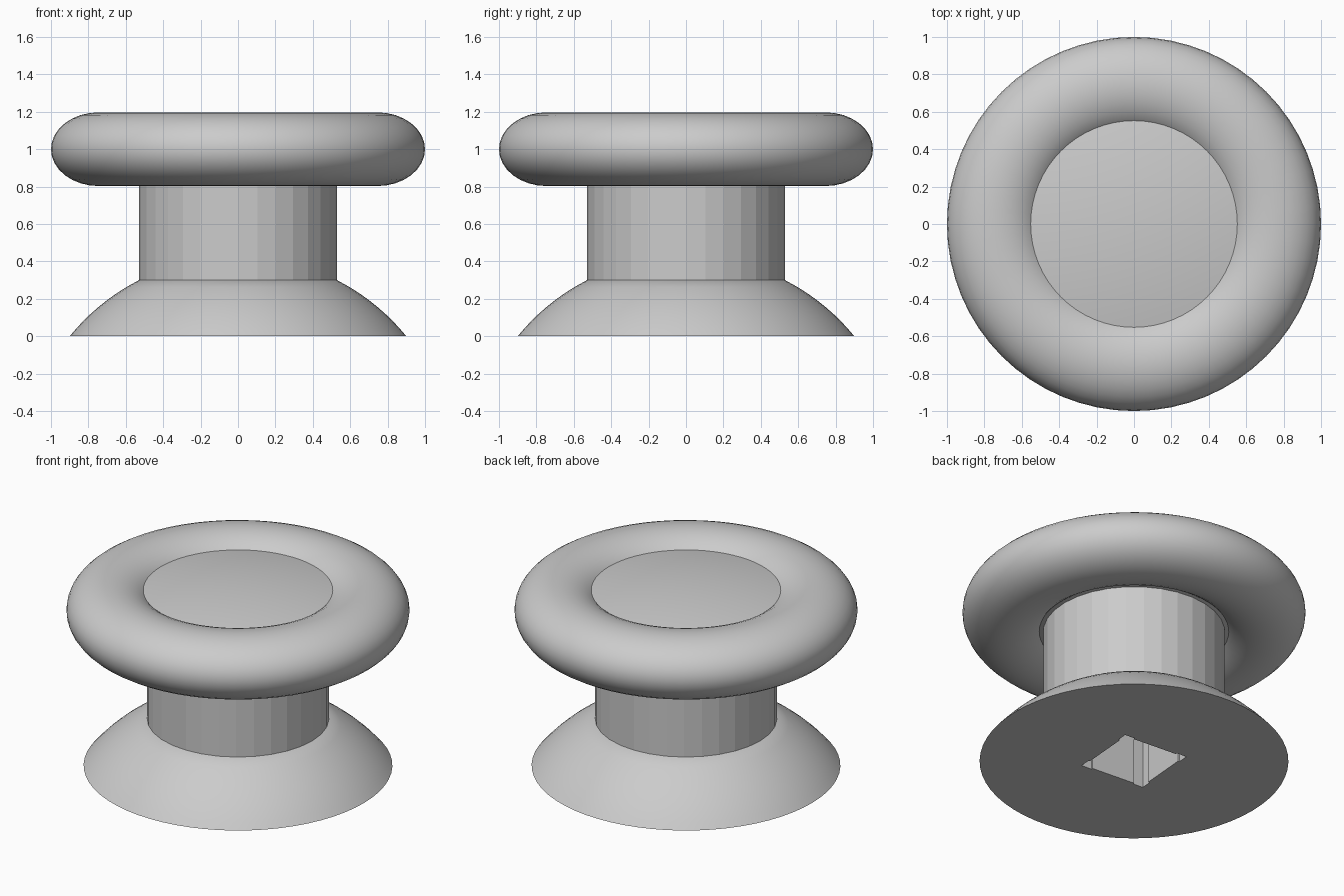
import bpy, bmesh, math
from mathutils import Vector, Matrix

cube = bpy.data.objects.get("Cube")
if cube:
    bpy.data.objects.remove(cube, do_unlink=True)

grey = bpy.data.materials.new("mid_grey")
grey.use_nodes = True
grey.diffuse_color = (0.6, 0.6, 0.6, 1)
grey.node_tree.nodes["Principled BSDF"].inputs["Base Color"].default_value = (0.6, 0.6, 0.6, 1)


def finish(name, bm, smooth):
    """Turn a bmesh into a shaded, coloured object."""
    bmesh.ops.remove_doubles(bm, verts=bm.verts, dist=0.0001)
    bmesh.ops.recalc_face_normals(bm, faces=bm.faces)
    mesh = bpy.data.meshes.new(name)
    bm.to_mesh(mesh)
    bm.free()
    mesh.materials.append(grey)
    obj = bpy.data.objects.new(name, mesh)
    bpy.context.collection.objects.link(obj)
    if smooth:
        bpy.ops.object.select_all(action="DESELECT")
        obj.select_set(True)
        bpy.context.view_layer.objects.active = obj
        bpy.ops.object.shade_smooth_by_angle(angle=math.radians(35))
    return obj


def lathe(name, profile, segments, closed=False, smooth=True):
    """Revolve (radius, height) points around the z axis."""
    bm = bmesh.new()
    verts = [bm.verts.new((r, 0, z)) for r, z in profile]
    edges = [bm.edges.new(pair) for pair in zip(verts, verts[1:])]
    if closed:
        edges.append(bm.edges.new((verts[-1], verts[0])))
    bmesh.ops.spin(bm, geom=verts + edges, cent=(0, 0, 0), axis=(0, 0, 1),
                   angle=math.tau, steps=segments, use_merge=True)
    return finish(name, bm, smooth)


# Domed base: a slice of a large sphere
centre_z, radius = -0.732, 1.16
heights = [0.3 * i / 8 for i in range(9)]
dome = [(math.sqrt(radius ** 2 - (z - centre_z) ** 2), z) for z in heights]
base = lathe("base", [(0, 0)] + dome + [(0, 0.3)], 64)

# Faceted stem
stem = lathe("stem", [(0, 0.3), (0.53, 0.3), (0.53, 1.0), (0, 1.0)], 32, smooth=False)

# Rounded rim, slightly wider than tall in section
ring = [math.tau * i / 32 for i in range(32)]
lathe("rim", [(0.745 + 0.255 * math.cos(a), 1 + 0.197 * math.sin(a)) for a in ring],
      64, closed=True)

# Shallow domed pad filling the rim, the same above and below
steps = [i / 10 for i in range(11)]
upper = [(0.58 * t, 1.175 - 0.052 * t * t) for t in steps]
lower = [(r, 2 - z) for r, z in reversed(upper)]
lathe("pad", upper + lower, 64)

# Square socket with lightly stepped sides, cut up through the base and stem
half, depth = 0.219, 0.65
side = [(half, -half), (half, -half + 0.07), (half - 0.01, -half + 0.07),
        (half - 0.01, half - 0.07), (half, half - 0.07)]
bm = bmesh.new()
outline = []
for quarter in range(4):
    turn = Matrix.Rotation(math.radians(90 * quarter - 4.6), 3, "Z")
    outline += [bm.verts.new(turn @ Vector((x, y, -0.1))) for x, y in side]
face = bm.faces.new(outline)
extruded = bmesh.ops.extrude_face_region(bm, geom=[face])["geom"]
bmesh.ops.translate(bm, vec=(0, 0, depth + 0.1),
                    verts=[v for v in extruded if isinstance(v, bmesh.types.BMVert)])
cutter = finish("socket_cutter", bm, False)
cutter.hide_render = True

for obj in (base, stem):
    cut = obj.modifiers.new("socket", "BOOLEAN")
    cut.operation = "DIFFERENCE"
    cut.solver = "EXACT"
    cut.object = cutter
    bpy.context.view_layer.objects.active = obj
    bpy.ops.object.modifier_apply(modifier=cut.name)
bpy.data.objects.remove(cutter, do_unlink=True)
